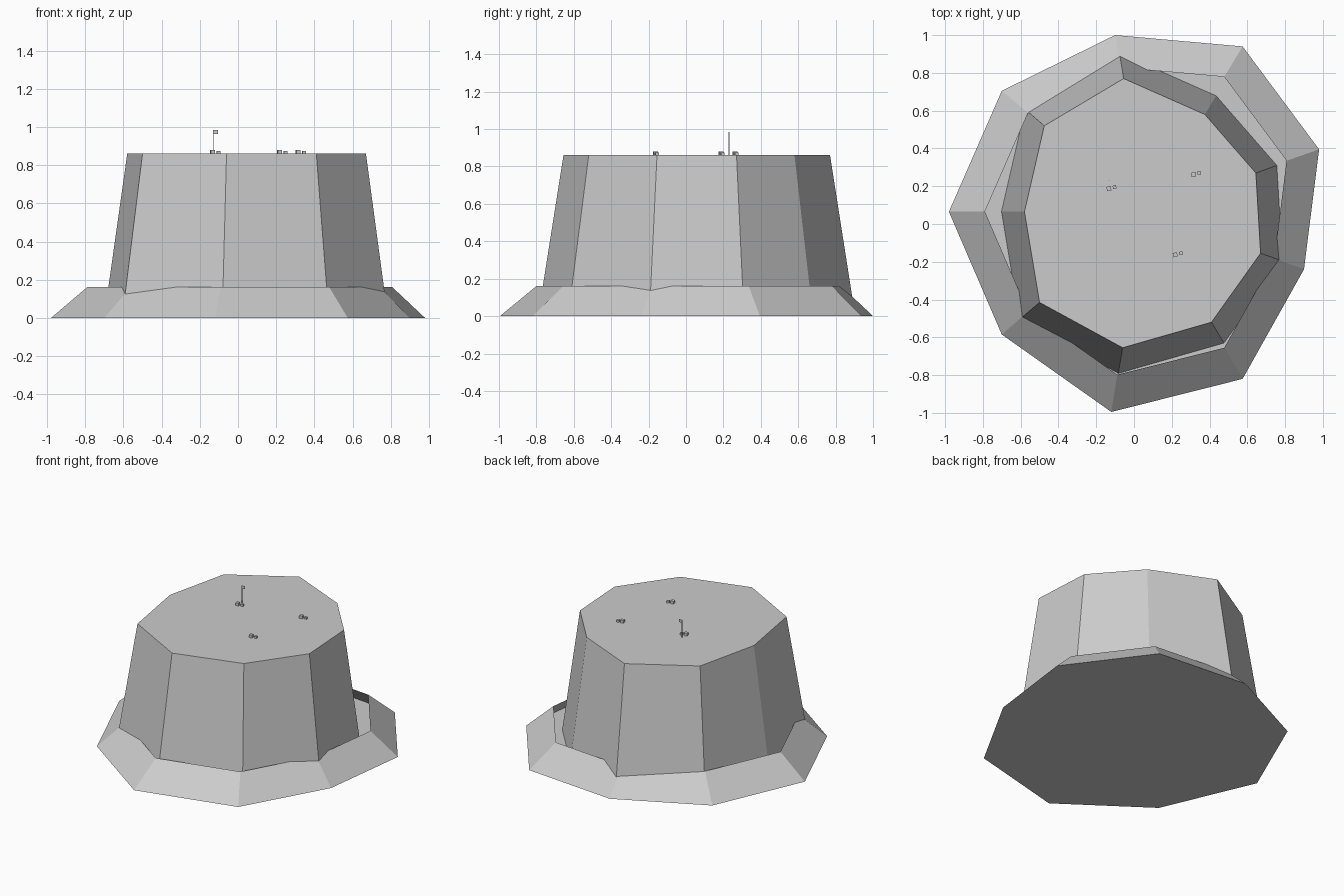
import bpy
import bmesh
from mathutils import Matrix, Vector

cube = bpy.data.objects.get("Cube")
if cube:
    bpy.data.objects.remove(cube, do_unlink=True)

stone = bpy.data.materials.new("stone grey")
stone.use_nodes = True
colour = (0.6, 0.6, 0.6, 1)
stone.diffuse_color = colour
stone.node_tree.nodes["Principled BSDF"].inputs["Base Color"].default_value = colour


def finish(bm, name):
    mesh = bpy.data.meshes.new(name)
    bm.to_mesh(mesh)
    bm.free()
    mesh.materials.append(stone)
    obj = bpy.data.objects.new(name, mesh)
    bpy.context.collection.objects.link(obj)
    return obj


def scaled(outline, centre, factor):
    c = Vector(centre)
    return [c + (Vector(p) - c) * factor for p in outline]


def frustum(name, lower, upper, height, cap_bottom=False, cap_top=False):
    """Join two counter-clockwise outlines with flat walls."""
    bm = bmesh.new()
    low = [bm.verts.new((p[0], p[1], 0)) for p in lower]
    top = [bm.verts.new((p[0], p[1], height)) for p in upper]
    n = len(low)
    for i in range(n):
        j = (i + 1) % n
        bm.faces.new((low[i], low[j], top[j], top[i]))
    if cap_bottom:
        bm.faces.new(low[::-1])
    if cap_top:
        bm.faces.new(top)
    return finish(bm, name)


def box(name, centre, size, turn=0.0):
    bm = bmesh.new()
    bmesh.ops.create_cube(bm, size=1, matrix=Matrix.Translation(centre)
                          @ Matrix.Rotation(turn, 4, "Z")
                          @ Matrix.Diagonal((*size, 1)))
    return finish(bm, name)


# Sloping foot: an open-topped tray with a closed floor
foot = [(-0.10, 1.0), (-0.70, 0.705), (-0.98, 0.065), (-0.70, -0.585), (-0.12, -0.995),
        (0.575, -0.82), (0.90, -0.24), (0.98, 0.395), (0.575, 0.94)]
frustum("sloping_foot", foot, scaled(foot, (0.05, 0.07), 0.815), 0.162, cap_bottom=True)

# Tall flat-topped rock rising from the floor of the foot
DECK = 0.861
deck = [(-0.055, 0.77), (-0.475, 0.52), (-0.58, 0.065), (-0.50, -0.415), (-0.06, -0.655),
        (0.41, -0.52), (0.67, -0.155), (0.645, 0.27), (0.375, 0.58)]
frustum("plateau", scaled(deck, (0.06, 0.06), 1.19), deck, DECK, cap_top=True)

# Tiny huts, each a main block with a lower annex
for label, x, y in (("west", -0.133, 0.187), ("east", 0.315, 0.262), ("south", 0.218, -0.163)):
    box(f"{label}_hut", (x, y, DECK + 0.01), (0.023, 0.023, 0.02), 0.2)
    box(f"{label}_hut_annex", (x + 0.03, y + 0.008, DECK + 0.007), (0.018, 0.018, 0.014), 0.2)

# Flag on a thin pole
box("flag_pole", (-0.13, 0.23, DECK + 0.062), (0.003, 0.003, 0.124))
box("flag", (-0.118, 0.23, DECK + 0.114), (0.024, 0.002, 0.02))
